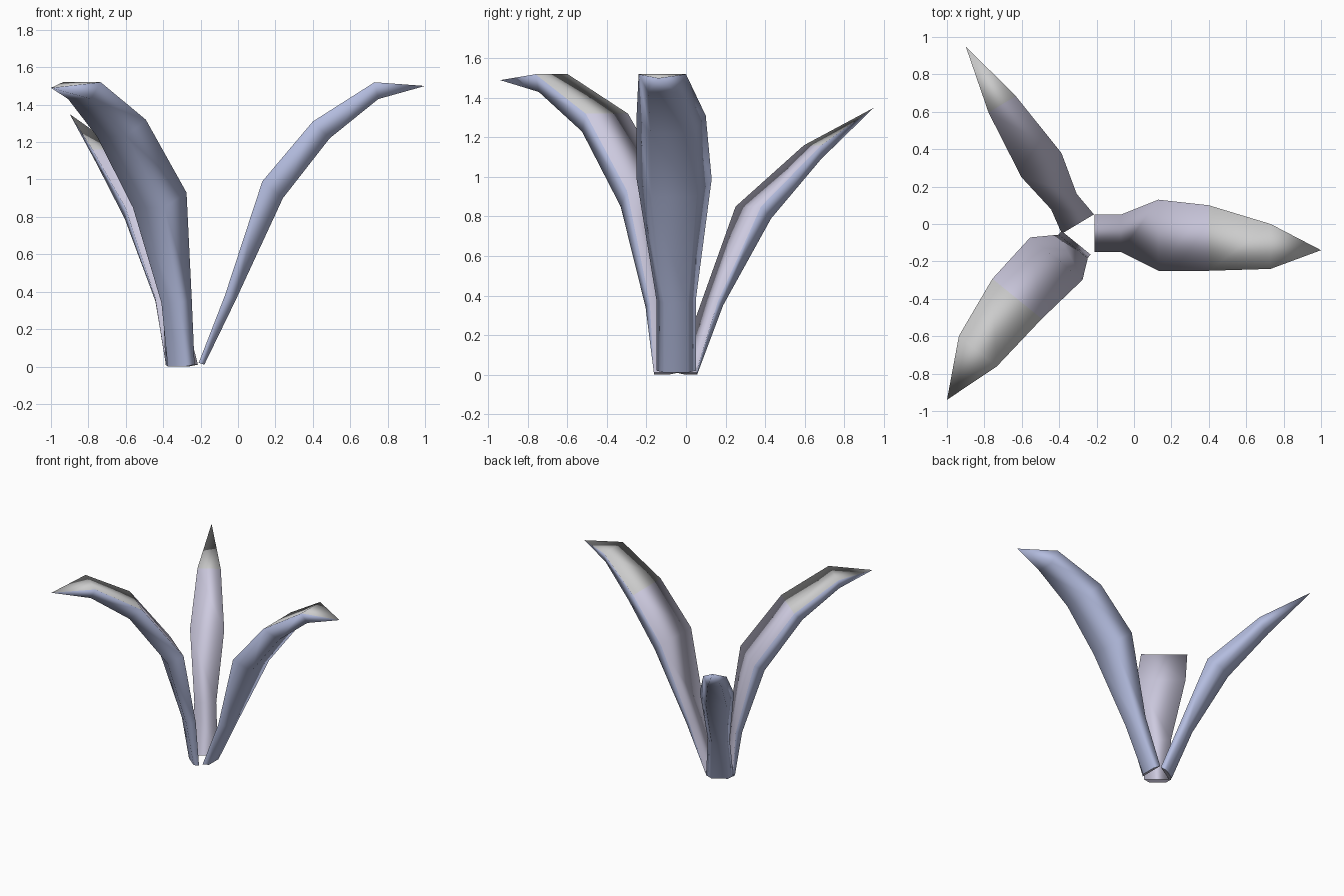
import bpy, bmesh, math
from mathutils import Vector

if "Cube" in bpy.data.objects:
    bpy.data.objects.remove(bpy.data.objects["Cube"])


def material(name, rgb):
    m = bpy.data.materials.new(name)
    m.diffuse_color = (*rgb, 1)
    m.use_nodes = True
    m.node_tree.nodes["Principled BSDF"].inputs["Base Color"].default_value = m.diffuse_color
    return m


OUTER = material("outer_blue", (0.45, 0.50, 0.73))
INNER = material("inner_lavender", (0.61, 0.59, 0.74))
TIP = material("tip_grey", (0.80, 0.80, 0.80))


def leaf(name, heading, rows, tip):
    """Solid leaf, flat inside and keeled outside;
    rows are (x, y, z, half width, keel out, keel drop)."""
    a = math.radians(heading)
    out = Vector((math.cos(a), math.sin(a), 0))
    side = Vector((-out.y, out.x, 0))
    bm = bmesh.new()
    rings = []
    for x, y, z, w, ko, kd in rows:
        c = Vector((x, y, z))
        keel = c + out * ko - Vector((0, 0, kd))
        rings.append([bm.verts.new(p) for p in (
            c + side * w, keel + side * w * 0.6, keel - side * w * 0.6, c - side * w)])
    # side 3 of each ring is the inner face: lavender, then grey near the tip
    for i, (lo, hi) in enumerate(zip(rings, rings[1:])):
        for j in range(4):
            k = (j + 1) % 4
            f = bm.faces.new((lo[j], hi[j], hi[k], lo[k]))
            f.material_index = 0 if j < 3 else (2 if i >= 3 else 1)
    # pointed end
    end, last = bm.verts.new(tip), rings[-1]
    for j in range(4):
        f = bm.faces.new((last[j], end, last[(j + 1) % 4]))
        f.material_index = 0 if j < 3 else 2
    # base cap
    cap = bm.faces.new(rings[0])
    cap.material_index = 1
    bmesh.ops.recalc_face_normals(bm, faces=bm.faces[:])
    # soft shading everywhere but round the cap
    for f in bm.faces:
        f.smooth = True
    for e in cap.edges:
        e.smooth = False
    me = bpy.data.meshes.new(name)
    bm.to_mesh(me)
    bm.free()
    for m in (OUTER, INNER, TIP):
        me.materials.append(m)
    bpy.context.collection.objects.link(bpy.data.objects.new(name, me))


# right leaf
leaf("right_leaf", 0, [
    (-0.21, -0.05, 0.02, 0.10, 0.03, 0.01),
    (-0.07, -0.05, 0.38, 0.10, 0.06, 0.02),
    (0.13, -0.06, 0.99, 0.19, 0.11, 0.09),
    (0.40, -0.075, 1.31, 0.175, 0.09, 0.09),
    (0.73, -0.12, 1.52, 0.12, 0.02, 0.09)], (1.0, -0.14, 1.50))

# front left leaf
leaf("front_left_leaf", 231, [
    (-0.31, -0.10, 0.01, 0.10, 0.03, 0.01),
    (-0.325, -0.12, 0.36, 0.10, 0.06, 0.02),
    (-0.415, -0.185, 0.93, 0.18, 0.10, 0.08),
    (-0.625, -0.40, 1.32, 0.17, 0.08, 0.09),
    (-0.835, -0.68, 1.52, 0.13, 0.02, 0.09)], (-1.0, -0.94, 1.49))

# back left leaf, shorter and narrower, with one row fewer
leaf("back_left_leaf", 121, [
    (-0.30, 0.00, 0.01, 0.10, 0.03, 0.01),
    (-0.375, 0.12, 0.37, 0.08, 0.05, 0.02),
    (-0.495, 0.315, 0.85, 0.125, 0.09, 0.06),
    (-0.705, 0.64, 1.16, 0.085, 0.02, 0.07)], (-0.9, 0.95, 1.35))
